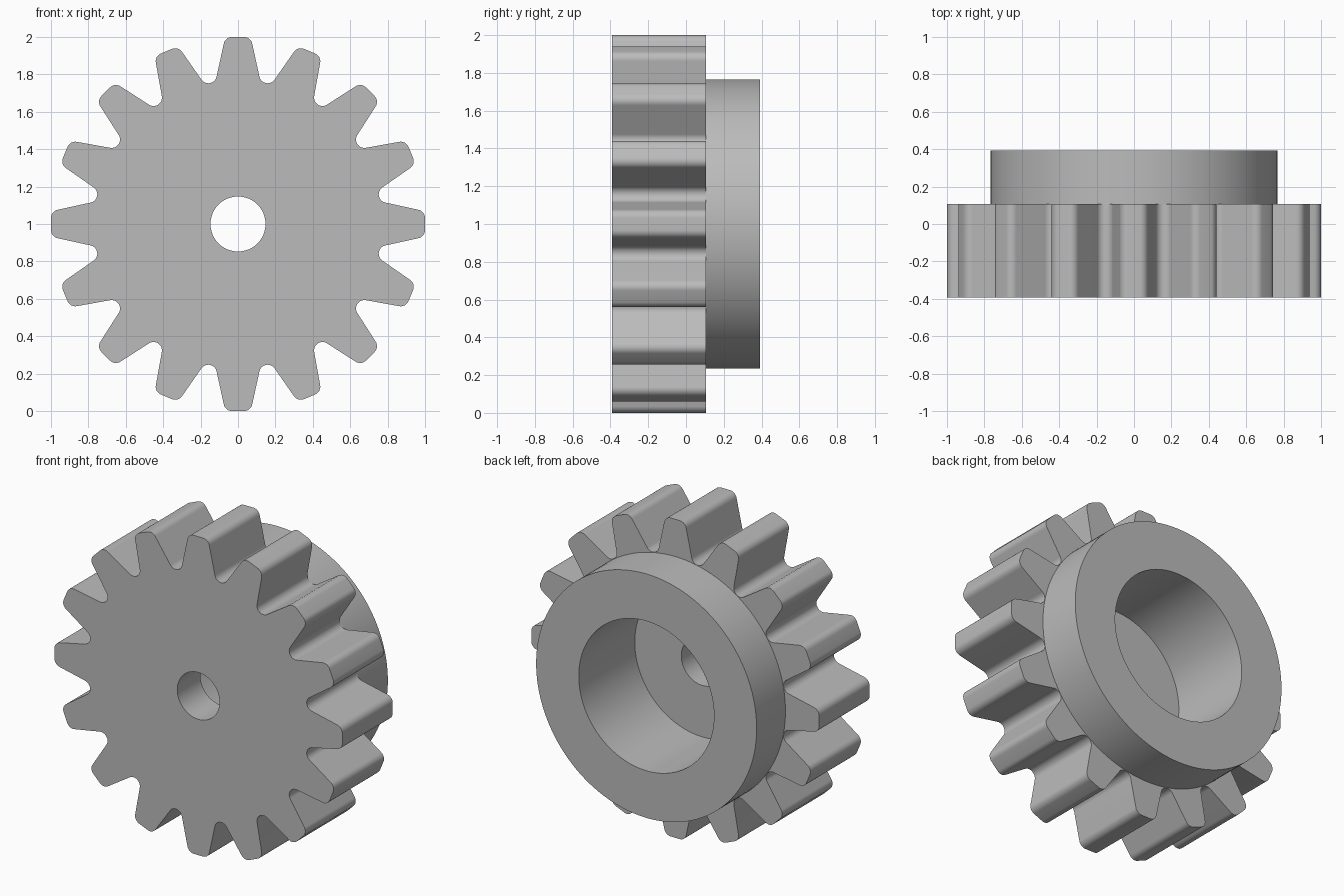
import bpy
import bmesh
from math import sin, cos, pi, radians
from mathutils import Vector, Matrix

if "Cube" in bpy.data.objects:
    bpy.data.objects.remove(bpy.data.objects["Cube"])

TEETH = 16
FRONT, SHOULDER, BACK = -0.393, 0.107, 0.393
CENTRE_Z = 1.0
FLOOR = FRONT + 0.23
FILLET = 0.045          # radius of tooth tips and root fillets
SLOPE = radians(12.3)   # flank lean from the tooth axis

steel = bpy.data.materials.new("plain grey")
steel.use_nodes = True
grey = (0.5, 0.5, 0.5, 1)
steel.diffuse_color = grey
steel.node_tree.nodes["Principled BSDF"].inputs["Base Color"].default_value = grey


def prism(name, outline, y0, y1):
    """Extrude a closed (x, z) outline along y."""
    bm = bmesh.new()
    face = bm.faces.new([bm.verts.new((p.x, y0, p.y + CENTRE_Z)) for p in outline])
    new = bmesh.ops.extrude_face_region(bm, geom=[face])["geom"]
    bmesh.ops.translate(bm, vec=(0, y1 - y0, 0),
                        verts=[v for v in new if isinstance(v, bmesh.types.BMVert)])
    bmesh.ops.recalc_face_normals(bm, faces=bm.faces)
    mesh = bpy.data.meshes.new(name)
    bm.to_mesh(mesh)
    bm.free()
    mesh.materials.append(steel)
    obj = bpy.data.objects.new(name, mesh)
    bpy.context.collection.objects.link(obj)
    return obj


def arc(centre, radius, start, end, steps):
    return [centre + radius * Vector((cos(a), sin(a)))
            for a in (start + (end - start) * i / steps for i in range(steps + 1))]


def circle(radius, steps=128):
    return arc(Vector((0, 0)), radius, 0, 2 * pi, steps)[:-1]


# Half a tooth: rounded tip, straight flank, root fillet
half_pitch = pi / TEETH
tip = arc(Vector((0.032, 1 - FILLET)), FILLET, pi / 2, SLOPE, 8)
root_centre = 0.813 * Vector((sin(half_pitch), cos(half_pitch)))
root = arc(root_centre, FILLET, pi + SLOPE, 1.5 * pi - half_pitch, 8)
right_half = tip + root
left_half = [Vector((-p.x, p.y)) for p in reversed(right_half)]
tooth = left_half[1:] + right_half   # neighbours share the root point

outline = []
for i in range(TEETH):
    turn = Matrix.Rotation(-2 * pi * i / TEETH, 2)
    outline += [turn @ p for p in tooth]

# Toothed body, rear hub, and the stepped bore
gear = prism("gear", outline, FRONT, SHOULDER)
hub = prism("hub", circle(0.766), 0, BACK)
recess = prism("recess_cutter", circle(0.47), FLOOR, BACK + 0.2)
bore = prism("bore_cutter", circle(0.147, 64), FRONT - 0.2, FLOOR + 0.1)

bpy.context.view_layer.objects.active = gear
for part, operation in ((hub, "UNION"), (recess, "DIFFERENCE"), (bore, "DIFFERENCE")):
    mod = gear.modifiers.new(part.name, "BOOLEAN")
    mod.operation = operation
    mod.solver = "EXACT"
    mod.object = part
    bpy.ops.object.modifier_apply(modifier=mod.name)
    bpy.data.objects.remove(part)

# Smooth curves, crisp rims
for obj in bpy.context.selected_objects:
    obj.select_set(False)
gear.select_set(True)
bpy.ops.object.shade_smooth_by_angle(angle=radians(30))
